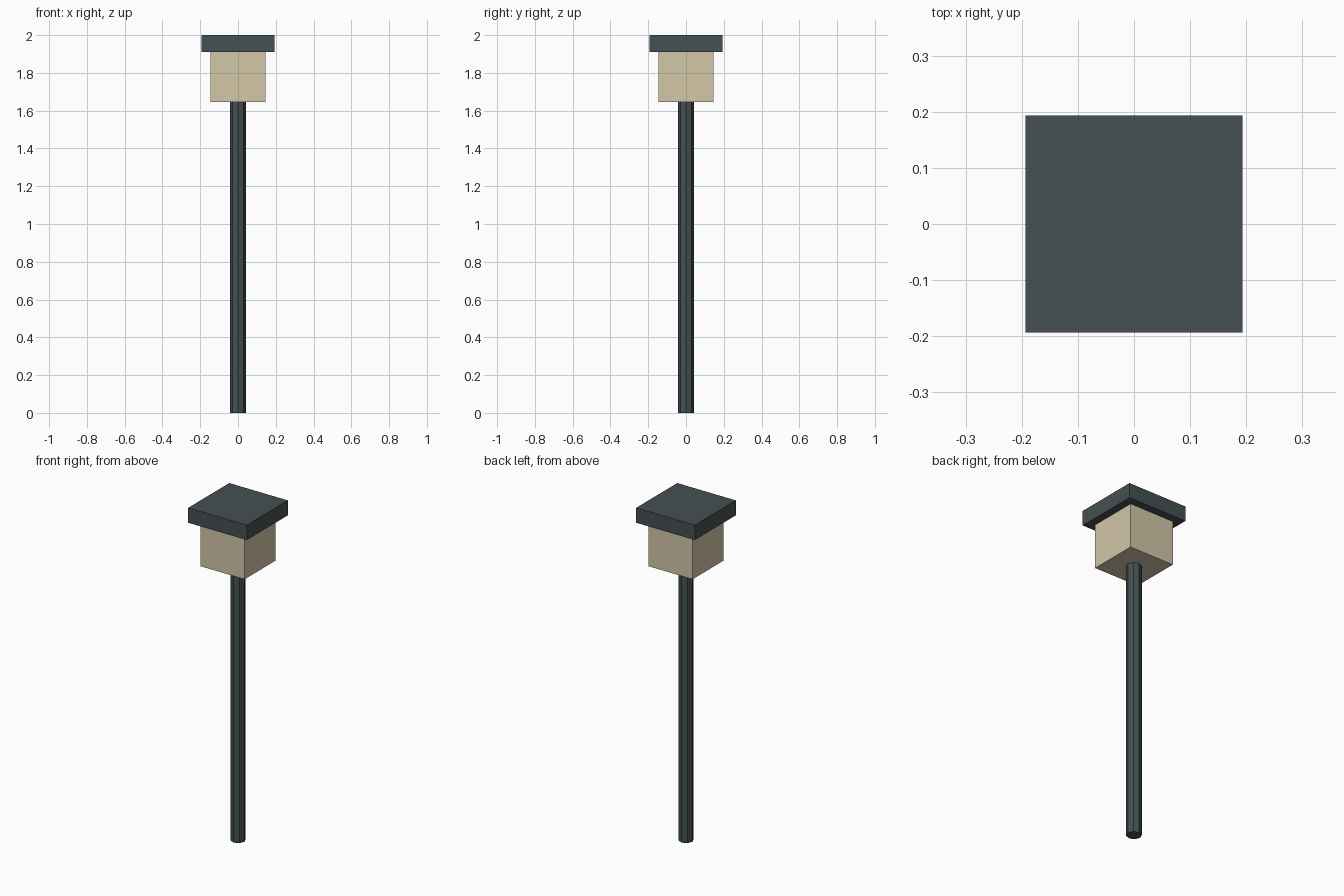
import bpy, math

if "Cube" in bpy.data.objects:
    bpy.data.objects.remove(bpy.data.objects["Cube"])


def material(name, color):
    m = bpy.data.materials.new(name)
    m.diffuse_color = (*color, 1)
    m.use_nodes = True
    m.node_tree.nodes["Principled BSDF"].inputs["Base Color"].default_value = m.diffuse_color
    return m


metal = material("dark_metal", (0.06, 0.08, 0.085))
glass = material("warm_glass", (0.65, 0.57, 0.39))


def box(name, half_width, z0, z1, mat):
    bpy.ops.mesh.primitive_cube_add(size=1, location=(0, 0, (z0 + z1) / 2))
    ob = bpy.context.object
    ob.name = name
    ob.scale = (2 * half_width, 2 * half_width, z1 - z0)
    bpy.ops.object.transform_apply(location=False, rotation=False, scale=True)
    ob.data.materials.append(mat)
    return ob


POST_TOP, LAMP_TOP, TOP = 1.647, 1.911, 2.0

# Eight-sided post with a corner facing the front
bpy.ops.mesh.primitive_cylinder_add(vertices=8, radius=0.042, depth=POST_TOP,
                                    location=(0, 0, POST_TOP / 2))
post = bpy.context.object
post.name = "post"
post.data.materials.append(metal)

# Lamp block and its overhanging flat cap
box("lamp_block", 0.146, POST_TOP, LAMP_TOP, glass)
box("lamp_cap", 0.193, LAMP_TOP, TOP, metal)
